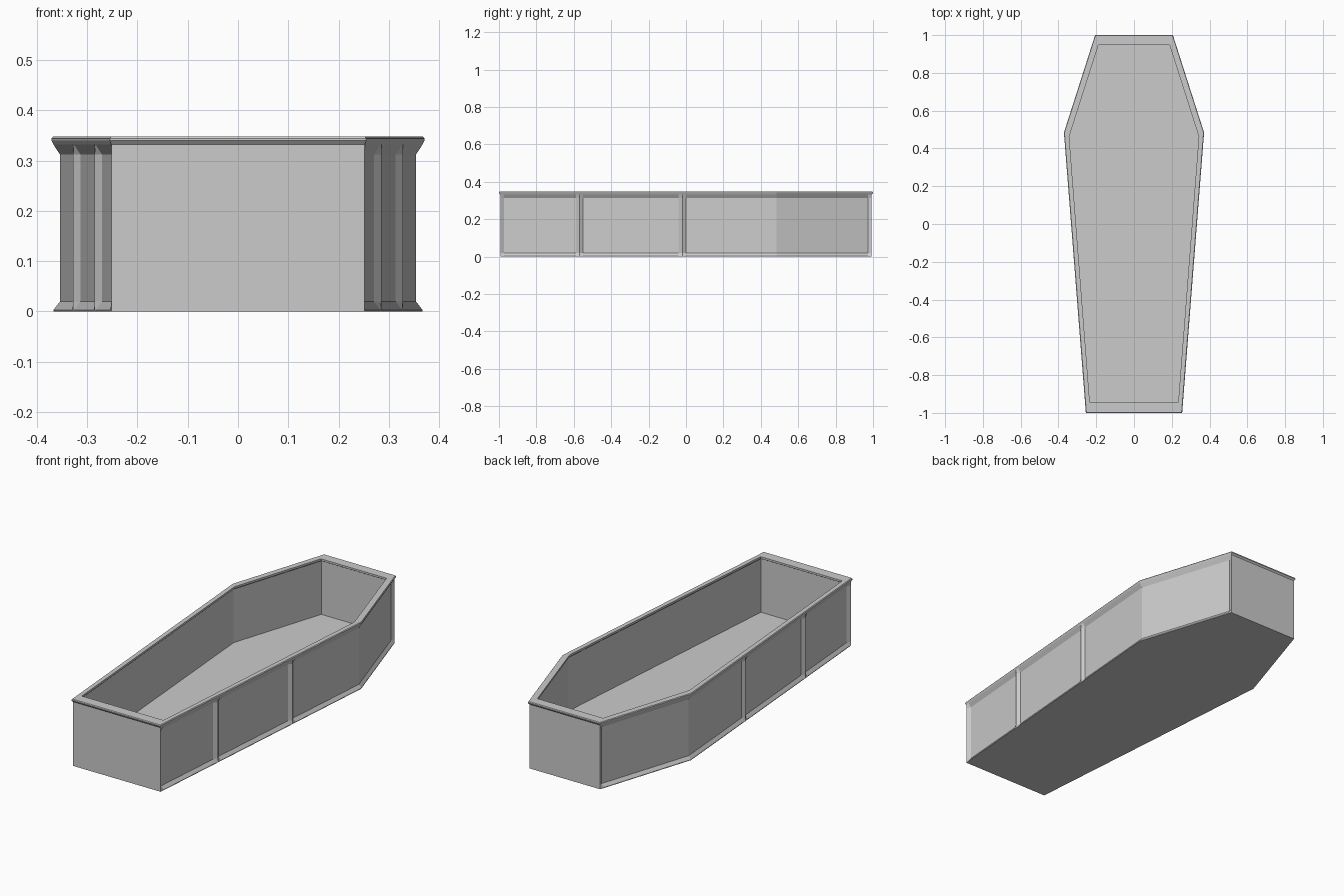
import bpy, bmesh

if "Cube" in bpy.data.objects:
    bpy.data.objects.remove(bpy.data.objects["Cube"])

# Half outlines: foot, shoulder, head corners (x, y)
BODY = [(0.252, -0.993), (0.367, 0.484), (0.203, 0.993)]
RIM = [(0.255, -1.0), (0.371, 0.484), (0.206, 1.0)]
RIM_TOP = [(0.252, -0.997), (0.368, 0.484), (0.204, 0.997)]
RIM_IN = [(0.234, -0.945), (0.343, 0.463), (0.188, 0.948)]
WALL_IN = [(0.239, -0.955), (0.350, 0.465), (0.193, 0.958)]
DEPTH = 0.013


def point(outline, t):
    # t runs 0..1 foot to shoulder, 1..2 shoulder to head
    i = 0 if t < 1 else 1
    f = t - i
    (x0, y0), (x1, y1) = outline[i], outline[i + 1]
    return x0 + (x1 - x0) * f, y0 + (y1 - y0) * f


def ring(bm, outline, z, columns, recess=0.0):
    right = []
    for t, g in columns:
        x, y = point(outline, t)
        right.append((x - DEPTH * recess * g, y, z))
    left = [(-x, y, z) for x, y, z in reversed(right)]
    return [bm.verts.new(p) for p in right + left]


def bridge(bm, a, b):
    n = len(a)
    for i in range(n):
        j = (i + 1) % n
        bm.faces.new((a[i], a[j], b[j], b[i]))


def finish(bm, name):
    bmesh.ops.recalc_face_normals(bm, faces=bm.faces[:])
    mesh = bpy.data.meshes.new(name)
    bm.to_mesh(mesh)
    bm.free()
    obj = bpy.data.objects.new(name, mesh)
    bpy.context.collection.objects.link(obj)
    return obj


# Columns along each side: (position, recessed or not), with two ridge ribs
columns = [(0, 0), (0.014, 1)]
for y in (-0.57, -0.02):
    t = (y + 0.993) / 1.477
    columns += [(t - 0.013, 1), (t, 0), (t + 0.013, 1)]
columns += [(1, 1), (1.96, 1), (2, 0)]

# Open box: panelled outside, plain inside, floor
bm = bmesh.new()
rings = [ring(bm, BODY, z, columns, r)
         for z, r in ((0, 0), (0.003, 0), (0.02, 1), (0.312, 1), (0.332, 0))]
rings += [ring(bm, WALL_IN, z, columns) for z in (0.332, 0.055)]
for a, b in zip(rings, rings[1:]):
    bridge(bm, a, b)
bm.faces.new(rings[0])
bm.faces.new(rings[-1])
finish(bm, "coffin_box")

# Rim moulding around the opening
bm = bmesh.new()
corners = [(0, 0), (1, 0), (2, 0)]
profile = [(BODY, 0.332), (RIM, 0.340), (RIM, 0.344), (RIM_TOP, 0.348),
           (RIM_IN, 0.348), (RIM_IN, 0.338), (WALL_IN, 0.332)]
rings = [ring(bm, o, z, corners) for o, z in profile]
for a, b in zip(rings, rings[1:] + rings[:1]):
    bridge(bm, a, b)
finish(bm, "rim_moulding")
